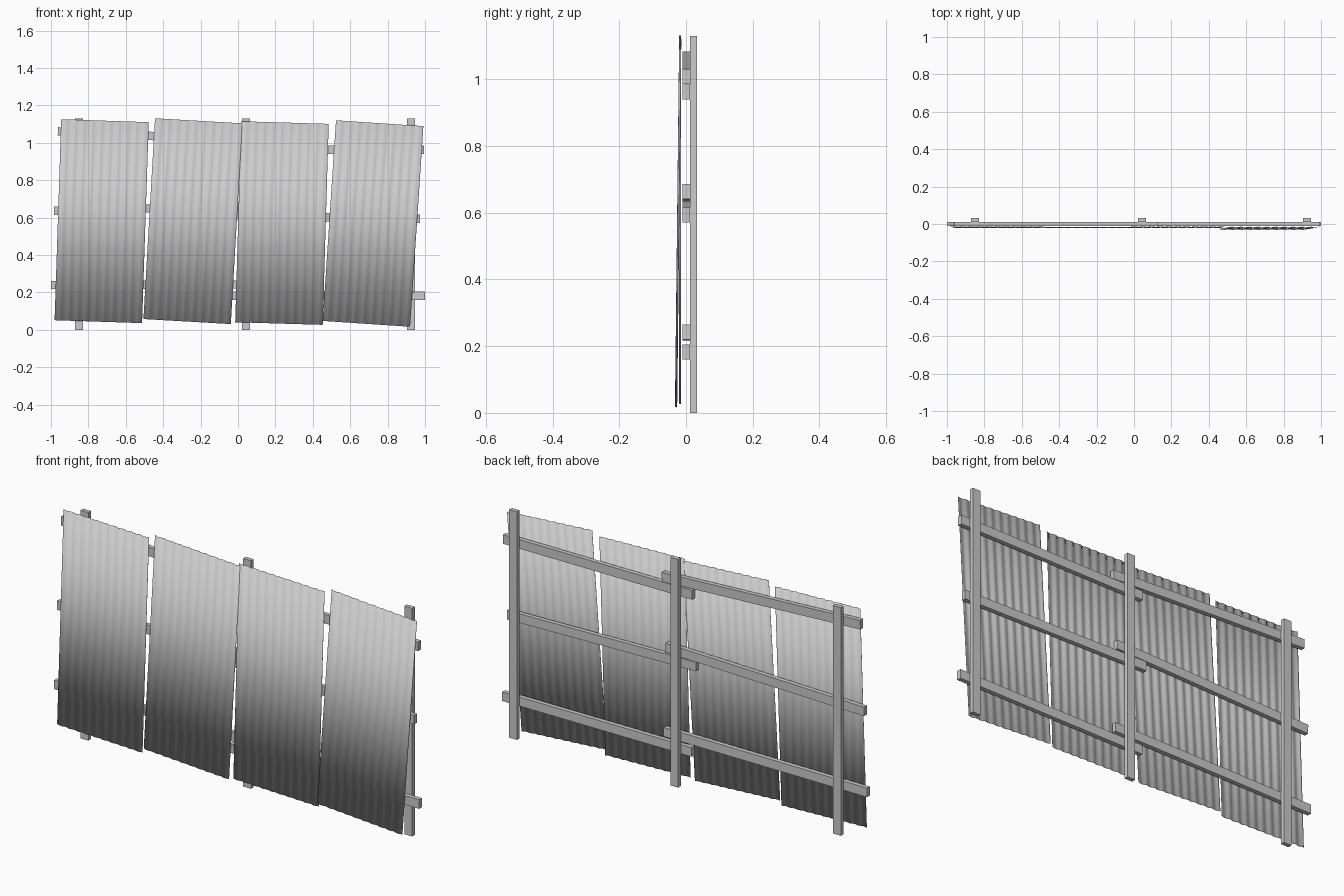
import bpy, bmesh
from math import sin, cos, pi, radians, atan2, hypot

if "Cube" in bpy.data.objects:
    bpy.data.objects.remove(bpy.data.objects["Cube"])


def finish(name, bm):
    bmesh.ops.recalc_face_normals(bm, faces=bm.faces[:])
    me = bpy.data.meshes.new(name)
    bm.to_mesh(me)
    bm.free()
    ob = bpy.data.objects.new(name, me)
    bpy.context.collection.objects.link(ob)
    return ob


def beam(name, length, depth, height):
    bm = bmesh.new()
    bmesh.ops.create_cube(bm, size=1)
    bmesh.ops.scale(bm, vec=(length, depth, height), verts=bm.verts[:])
    return finish(name, bm)


# upright posts at the back
for side, x in (("left", -0.85), ("middle", 0.042), ("right", 0.925)):
    post = beam(side + "_post", 0.043, 0.021, 1.13)
    post.location = (x, 0.022, 0.565)

# horizontal rails, slightly crooked: start x, z to end x, z
rails = {
    "left_top_rail": (-0.963, 1.061, 0.125, 1.008),
    "left_middle_rail": (-0.984, 0.637, 0.105, 0.663),
    "left_bottom_rail": (-1.0, 0.240, 0.115, 0.243),
    "right_top_rail": (-0.042, 0.962, 0.995, 0.962),
    "right_middle_rail": (-0.062, 0.613, 0.973, 0.593),
    "right_bottom_rail": (-0.038, 0.183, 1.0, 0.182),
}
for name, (x0, z0, x1, z1) in rails.items():
    rail = beam(name, hypot(x1 - x0, z1 - z0), 0.022, 0.045)
    rail.location = ((x0 + x1) / 2, 0.0005, (z0 + z1) / 2)
    rail.rotation_euler.y = -atan2(z1 - z0, x1 - x0)

# corrugated sheets at the front
W, H, WAVES, STEPS, AMP = 0.468, 1.075, 10, 8, 0.0027


def sheet(name, x, y, z, turn, tilt=0):
    bm = bmesh.new()
    n = WAVES * STEPS
    rows = [[bm.verts.new((W * (i / n - 0.5), AMP * cos(2 * pi * i / STEPS), s * H / 2))
             for i in range(n + 1)] for s in (-1, 1)]
    for i in range(n):
        bm.faces.new((rows[0][i], rows[0][i + 1], rows[1][i + 1], rows[1][i]))
    ob = finish(name, bm)
    for p in ob.data.polygons:
        p.use_smooth = True
    mod = ob.modifiers.new("thickness", "SOLIDIFY")
    mod.thickness = 0.001
    mod.offset = 0
    ob.location = (x, y, z)
    ob.rotation_euler = (radians(tilt), radians(turn), 0)
    bpy.context.view_layer.objects.active = ob
    ob.select_set(True)
    bpy.ops.object.shade_smooth_by_angle(angle=radians(50))
    ob.select_set(False)


sheet("corrugated_sheet_1", -0.729, -0.0175, 0.581, 1.9)
sheet("corrugated_sheet_2", -0.241, -0.0180, 0.581, 3.3)
sheet("corrugated_sheet_3", 0.235, -0.0175, 0.571, 1.7)
sheet("corrugated_sheet_4", 0.722, -0.0235, 0.5685, 3.8, -0.65)
